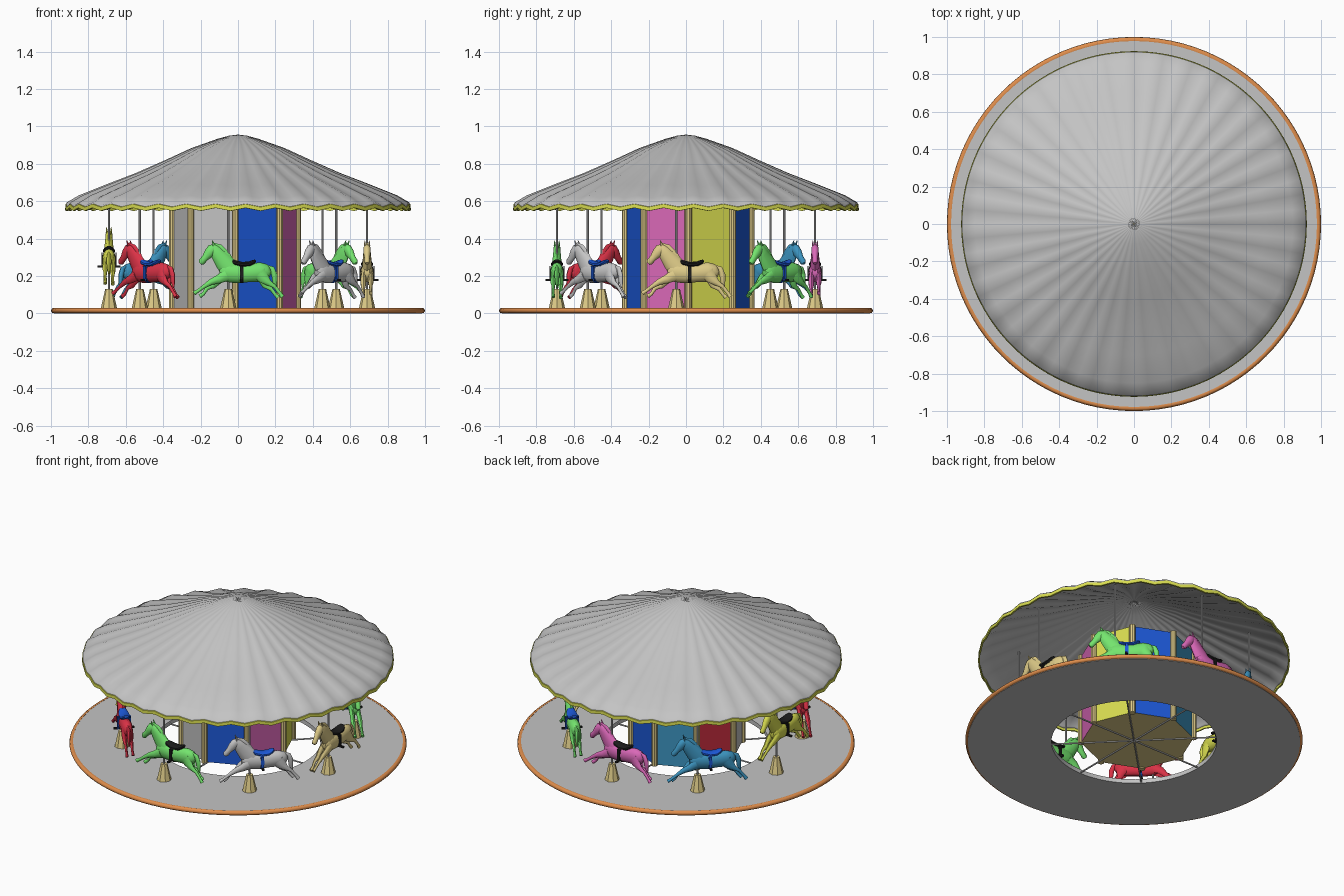
import bpy, bmesh, math
from mathutils import Matrix, Vector

if "Cube" in bpy.data.objects:
    bpy.data.objects.remove(bpy.data.objects["Cube"])


def material(name, rgb):
    lin = [((c / 255 + 0.055) / 1.055) ** 2.4 if c > 10 else c / 3295 for c in rgb]
    m = bpy.data.materials.new(name)
    m.diffuse_color = (*lin, 1)
    m.use_nodes = True
    m.node_tree.nodes["Principled BSDF"].inputs["Base Color"].default_value = m.diffuse_color
    return m


M = {n: material(n, c) for n, c in {
    "grey": (196, 196, 196), "orange": (224, 142, 76), "tan": (222, 203, 136),
    "yellow": (216, 220, 80), "blue": (28, 88, 214), "teal": (60, 148, 192),
    "pink": (218, 104, 184), "red": (218, 50, 70), "green": (116, 228, 110),
    "black": (28, 28, 28)}.items()}


def finish(bm, name, mats, angle=35, matrix=None):
    bmesh.ops.recalc_face_normals(bm, faces=bm.faces)
    me = bpy.data.meshes.new(name)
    bm.to_mesh(me)
    bm.free()
    for m in mats:
        me.materials.append(M[m])
    if angle:
        me.shade_smooth()
        me.set_sharp_from_angle(angle=math.radians(angle))
    ob = bpy.data.objects.new(name, me)
    bpy.context.collection.objects.link(ob)
    if matrix:
        ob.matrix_world = matrix
    return ob


def revolve(name, mat, profile, segs, closed=False, ripple=None, angle=35):
    """Turn a (radius, z) profile around z; ripple(r, a) adds height."""
    bm = bmesh.new()
    rings = []
    for r, z in profile:
        ring = []
        for i in range(segs):
            a = 2 * math.pi * i / segs
            h = ripple(r, a) if ripple else 0
            ring.append(bm.verts.new((r * math.cos(a), r * math.sin(a), z + h)))
        rings.append(ring)
    pairs = list(zip(rings, rings[1:]))
    if closed:
        pairs.append((rings[-1], rings[0]))
    for p, q in pairs:
        for i in range(segs):
            j = (i + 1) % segs
            bm.faces.new((p[i], p[j], q[j], q[i]))
    return finish(bm, name, [mat], angle)


def loft(bm, stations, y=0, sides=10):
    """Oval rings along a path in the xz plane: (x, z, half height, half width)."""
    rings = []
    for i, (x, z, h, w) in enumerate(stations):
        a, b = stations[max(i - 1, 0)], stations[min(i + 1, len(stations) - 1)]
        t = Vector((b[0] - a[0], b[1] - a[1])).normalized()
        ring = []
        for k in range(sides):
            c = 2 * math.pi * k / sides
            u, v = h * math.cos(c), w * math.sin(c)
            ring.append(bm.verts.new((x - t.y * u, y + v, z + t.x * u)))
        rings.append(ring)
    for p, q in zip(rings, rings[1:]):
        for k in range(sides):
            j = (k + 1) % sides
            bm.faces.new((p[k], p[j], q[j], q[k]))
    bm.faces.new(rings[0])
    bm.faces.new(rings[-1])


def cone(name, mat, x, y, z0, z1, r0, r1, sides, angle=35):
    bm = bmesh.new()
    bmesh.ops.create_cone(bm, cap_ends=True, segments=sides, radius1=r0, radius2=r1, depth=z1 - z0,
                          matrix=Matrix.Translation((x, y, (z0 + z1) / 2)))
    return finish(bm, name, [mat], angle)


# Platform ring with rounded edge
revolve("platform", "grey", [(0.49, 0), (0.985, 0), (0.985, 0.027), (0.49, 0.027)], 96, True)
revolve("platform_edge", "orange", [(0.98, 0.002), (0.994, 0.004), (1.0, 0.014), (0.996, 0.024),
                                    (0.988, 0.03), (0.978, 0.028)], 96, True, angle=60)

# Pleated canopy and trim
def pleat(r, a):
    return 0.008 * min(r / 0.9, 1) * math.sin(36 * a)


canopy = revolve("canopy", "grey", [(0.004, 0.956), (0.05, 0.95), (0.11, 0.933), (0.25, 0.882),
                 (0.4, 0.812), (0.55, 0.745), (0.7, 0.686), (0.85, 0.625), (0.915, 0.587),
                 (0.922, 0.574)], 144, ripple=pleat, angle=50)
solid = canopy.modifiers.new("thickness", "SOLIDIFY")
solid.thickness = 0.005
revolve("canopy_trim", "yellow", [(0.917, 0.58), (0.923, 0.577), (0.924, 0.557), (0.914, 0.556)],
        144, True, ripple=pleat, angle=50)

# Eight-sided centre drum, one colour for each panel
CX, CY, R = -0.015, 0.012, 0.335
PANELS = ["yellow", "blue", "teal", "red", "grey", "grey", "blue", "pink", "tan"]
bm = bmesh.new()
corners = [(CX + R * math.cos(k * math.pi / 4), CY + R * math.sin(k * math.pi / 4)) for k in range(8)]
low = [bm.verts.new((x, y, 0.01)) for x, y in corners]
high = [bm.verts.new((x, y, 0.6)) for x, y in corners]
for k in range(8):
    j = (k + 1) % 8
    bm.faces.new((low[k], low[j], high[j], high[k])).material_index = k
for cap in (low, high):
    bm.faces.new(cap).material_index = 8
finish(bm, "centre_drum", PANELS, 0)
for x, y in corners:
    cone("drum_post", "tan", x, y, 0.005, 0.605, 0.019, 0.019, 10)

# Floor spokes
for k in range(4):
    bm = bmesh.new()
    bmesh.ops.create_cone(bm, cap_ends=True, segments=8, radius1=0.005, radius2=0.005, depth=1.0)
    finish(bm, "floor_spoke", ["grey"], 35, Matrix.Translation((0, 0, 0.008))
           @ Matrix.Rotation(k * math.pi / 4, 4, "Z") @ Matrix.Rotation(math.pi / 2, 4, "Y"))


# Galloping horse facing -x
def horse(coat, saddle, matrix):
    bm = bmesh.new()
    # torso
    loft(bm, [(0.175, 0.228, 0.015, 0.012), (0.16, 0.226, 0.038, 0.026), (0.12, 0.222, 0.052, 0.035),
              (0.06, 0.216, 0.048, 0.034), (0, 0.214, 0.052, 0.035), (-0.05, 0.22, 0.054, 0.034),
              (-0.085, 0.222, 0.04, 0.026), (-0.1, 0.222, 0.018, 0.014)], sides=12)
    # neck
    loft(bm, [(-0.035, 0.225, 0.055, 0.03), (-0.075, 0.275, 0.048, 0.025), (-0.108, 0.317, 0.038, 0.021),
              (-0.128, 0.345, 0.03, 0.019), (-0.138, 0.362, 0.015, 0.012)])
    # head
    loft(bm, [(-0.122, 0.36, 0.014, 0.012), (-0.135, 0.347, 0.028, 0.02), (-0.155, 0.322, 0.027, 0.02),
              (-0.176, 0.297, 0.018, 0.015), (-0.195, 0.275, 0.018, 0.015), (-0.202, 0.267, 0.01, 0.01)])
    # mane
    loft(bm, [(-0.135, 0.372, 0.008, 0.006), (-0.1, 0.352, 0.02, 0.008), (-0.068, 0.315, 0.024, 0.009),
              (-0.045, 0.285, 0.02, 0.008), (-0.025, 0.262, 0.008, 0.006)], sides=8)
    # tail
    loft(bm, [(0.155, 0.25, 0.01, 0.008), (0.182, 0.24, 0.014, 0.011), (0.195, 0.205, 0.016, 0.013),
              (0.197, 0.17, 0.013, 0.01), (0.205, 0.14, 0.004, 0.004)], sides=8)
    # ears and legs, left and right differ slightly in stride
    for s, d in ((1, 0), (-1, 1)):
        loft(bm, [(-0.127, 0.362, 0.009, 0.006), (-0.138, 0.39, 0.002, 0.002)], s * 0.012, 6)
        if d:
            front = [(-0.145, 0.168), (-0.185, 0.142), (-0.215, 0.12), (-0.235, 0.108)]
            hind = [(0.165, 0.163), (0.195, 0.145), (0.225, 0.108), (0.238, 0.088)]
        else:
            front = [(-0.135, 0.148), (-0.165, 0.135), (-0.185, 0.105), (-0.205, 0.092)]
            hind = [(0.145, 0.148), (0.178, 0.13), (0.2, 0.1), (0.215, 0.085)]
        radii = (0.016, 0.01, 0.009, 0.012)
        loft(bm, [(-0.06, 0.205, 0.032, 0.014), (-0.1, 0.185, 0.024, 0.014)]
             + [(x, z, r, r * 0.85) for (x, z), r in zip(front, radii)], s * 0.02, 8)
        loft(bm, [(0.115, 0.225, 0.04, 0.014), (0.135, 0.19, 0.032, 0.016)]
             + [(x, z, r, r * 0.85) for (x, z), r in zip(hind, radii)], s * 0.02, 8)
    finish(bm, "horse_body", [coat], 45, matrix)

    # saddle, girth strap and foot pegs
    bm = bmesh.new()
    loft(bm, [(-0.038, 0.285, 0.008, 0.012), (-0.02, 0.272, 0.014, 0.026), (0.02, 0.262, 0.014, 0.034),
              (0.06, 0.264, 0.014, 0.033), (0.082, 0.275, 0.012, 0.026), (0.094, 0.284, 0.006, 0.014)])
    loft(bm, [(0.01, 0.217, 0.055, 0.038), (0.03, 0.217, 0.055, 0.038)], sides=14)
    for s in (1, -1):
        bmesh.ops.create_cube(bm, size=1, matrix=Matrix.Translation((0.02, s * 0.038, 0.215))
                              @ Matrix.Diagonal((0.016, 0.006, 0.08, 1)))
    finish(bm, "saddle", [saddle], 40, matrix)
    bm = bmesh.new()
    bmesh.ops.create_cube(bm, size=1, matrix=Matrix.Translation((0.02, 0, 0.18))
                          @ Matrix.Diagonal((0.014, 0.124, 0.01, 1)))
    finish(bm, "foot_pegs", ["black"], 0, matrix)


# Eight horses around the ring, each with pole and cone foot
COATS = ["tan", "green", "pink", "teal", "yellow", "red", "green", "grey"]
for k, coat in enumerate(COATS):
    a = k * math.pi / 4
    lift = 0.072 if coat == "yellow" else 0
    turn = Matrix.Rotation(a + math.pi / 2, 4, "Z")
    horse(coat, "blue" if k % 2 else "black", turn @ Matrix.Translation((0, -0.69, lift)))
    p = turn @ Vector((-0.052, -0.69, 0))
    cone("horse_pole", "grey", p.x, p.y, 0.1, 0.68, 0.006, 0.006, 8)
    cone("pole_foot", "tan", p.x, p.y, 0.026, 0.13, 0.044, 0.02, 8, 30)
